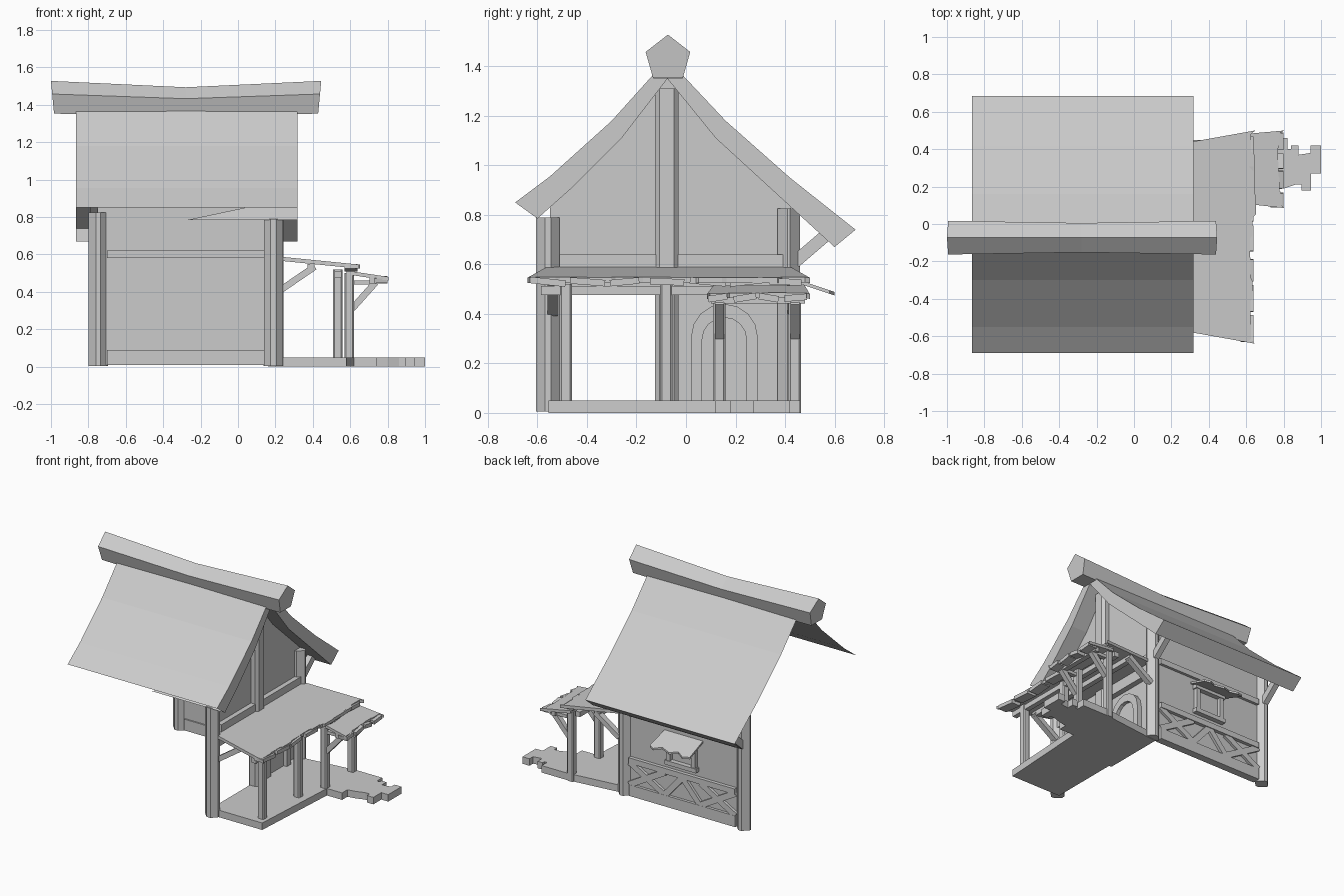
import bpy, bmesh, math, random
from mathutils import Vector

random.seed(4)
cube = bpy.data.objects.get("Cube")
if cube:
    bpy.data.objects.remove(cube, do_unlink=True)

grey = bpy.data.materials.new("plain_grey")
grey.use_nodes = True
grey.diffuse_color = (0.6, 0.6, 0.6, 1)
grey.node_tree.nodes["Principled BSDF"].inputs["Base Color"].default_value = (0.6, 0.6, 0.6, 1)


def finish(name, bm):
    mesh = bpy.data.meshes.new(name)
    bm.to_mesh(mesh)
    bm.free()
    obj = bpy.data.objects.new(name, mesh)
    bpy.context.collection.objects.link(obj)
    mesh.materials.append(grey)
    return obj


def loft(name, rings, caps=True, closed=True):
    """Skin equal point rings; open or closed, with optional end caps."""
    bm = bmesh.new()
    rows = [[bm.verts.new(p) for p in ring] for ring in rings]
    n = len(rows[0])
    for a, b in zip(rows, rows[1:]):
        for i in range(n if closed else n - 1):
            j = (i + 1) % n
            bm.faces.new((a[i], a[j], b[j], b[i]))
    if caps:
        bm.faces.new(rows[0][::-1])
        bm.faces.new(rows[-1])
    if closed:
        bmesh.ops.recalc_face_normals(bm, faces=bm.faces)
    return finish(name, bm)


def box(name, x, y, z):
    ring = lambda h: [(x[0], y[0], h), (x[1], y[0], h), (x[1], y[1], h), (x[0], y[1], h)]
    return loft(name, [ring(z[0]), ring(z[1])])


def slab_x(name, pts, x0, x1, caps=True, closed=True):
    """Extrude a (y, z) outline along x."""
    return loft(name, [[(x, y, z) for y, z in pts] for x in (x0, x1)], caps, closed)


def post(name, x, y, w, d, z0, z1, c):
    """Upright timber with chamfered corners."""
    a, b = w / 2, d / 2
    pts = [(a, b - c), (a - c, b), (c - a, b), (-a, b - c),
           (-a, c - b), (c - a, -b), (a - c, -b), (a, c - b)]
    return loft(name, [[(x + u, y + v, z) for u, v in pts] for z in (z0, z1)])


def beam(name, a, b, w, h):
    """Rectangular timber between two points."""
    a, b = Vector(a), Vector(b)
    d = (b - a).normalized()
    side = d.cross(Vector((0, 0, 1))).normalized() * w / 2
    up = side.cross(d).normalized() * h / 2
    ring = lambda p: [p + side + up, p - side + up, p - side - up, p + side - up]
    return loft(name, [ring(a), ring(b)])


def sheet(name, outline, height, thick):
    """Plate with an (x, y) outline whose top follows height(x)."""
    return loft(name, [[(x, y, height(x) - t) for x, y in outline] for t in (thick, 0)])


def ragged(x, y0, y1, steps, depth):
    """Broken plank edge running in y."""
    pts = []
    for i in range(steps):
        dx = random.uniform(-depth, depth * 0.2)
        for t in (0.08, 0.92):
            pts.append((x + dx, y0 + (y1 - y0) * (i + t) / steps))
    return pts


# Main roof: the two slopes curve down from the ridge
X0, X1 = -0.865, 0.317
front_top = [(-0.69, 0.85), (-0.55, 0.955), (-0.30, 1.18), (-0.075, 1.43)]
back_top = [(-0.075, 1.43), (0.16, 1.18), (0.42, 0.95), (0.685, 0.74)]
front_low = [(-0.60, 0.785), (-0.46, 0.91), (-0.26, 1.11), (-0.075, 1.35)]
back_low = [(-0.075, 1.35), (0.12, 1.11), (0.36, 0.89), (0.60, 0.67)]
slab_x("roof_front_slope", front_top[::-1], X0, X1, False, False)
slab_x("roof_back_slope", back_top[::-1], X0, X1, False, False)
slab_x("roof_back_underside", back_low, -0.79, X1, False, False)
slab_x("back_eave_strip", back_low[-1:] + back_top[-1:], X0, X1, False, False)
slab_x("roof_front_underside", front_low[1:], 0.17, X1, False, False)
for name, top, low in (("front", front_top, front_low), ("back", back_top, back_low)):
    loft("rake_" + name, [[(X1, *p) for p in low], [(X1, *p) for p in top]], False, False)
bm = bmesh.new()
bm.faces.new([bm.verts.new(p) for p in ((-0.27, *front_low[0]), (X1, *front_low[0]), (X1, *front_low[1]))])
finish("front_eave_board", bm)

# Sagging five-sided ridge log
rings = []
for x, s, zc in ((-1, 1, 1.443), (-0.28, 0.87, 1.42), (0.445, 1, 1.443)):
    end = 0 if s < 1 else (1 if x < 0 else -1)
    rings.append([(x + end * 0.008 * (1 - v / 0.085), -0.073 + u * s, zc + v * s)
                  for u, v in ((0, 0.085), (0.09, 0.015), (0.06, -0.09), (-0.06, -0.09), (-0.09, 0.015))])
loft("ridge_log", rings)

# Corner posts and eave struts
post("front_corner_post", 0.19, -0.558, 0.1, 0.095, 0.005, 0.79, 0.035)
for name, x in (("left", 0.19), ("right", -0.748)):
    post("back_corner_post_" + name, x, 0.415, 0.105, 0.09, 0.005, 0.825, 0.04)
    beam("eave_strut_" + name, (x, 0.44, 0.61), (x, 0.58, 0.73), 0.04, 0.05)

# Back wall with rails, braces and window
box("back_wall", (-0.75, 0.19), (0.40, 0.425), (0.01, 0.85))
for name, z in (("sill", (0.01, 0.09)), ("head_rail", (0.58, 0.62))):
    box("back_" + name, (-0.70, 0.14), (0.39, 0.445), z)
box("back_middle_rail", (-0.70, 0.14), (0.42, 0.45), (0.245, 0.285))
W = 0.28
for i in range(3):
    a = -0.70 + i * W
    m = a + W / 2
    pairs = [(a, m, 0.09, 0.25), (a + W, m, 0.09, 0.25)] if i == 1 else \
            [(a, a + W, 0.09, 0.25), (a, a + W, 0.25, 0.09)]
    for p, q, z0, z1 in pairs:
        beam("back_brace", (p, 0.432, z0), (q, 0.432, z1), 0.024, 0.042)
for x in (-0.39, -0.19):
    box("window_jamb", (x, x + 0.03), (0.42, 0.455), (0.33, 0.53))
for z in (0.32, 0.50):
    box("window_bar", (-0.40, -0.15), (0.42, 0.46), (z, z + 0.03))
lip = [(-0.12, 0.58), (-0.16, 0.60), (-0.21, 0.57), (-0.28, 0.595), (-0.34, 0.57), (-0.39, 0.60), (-0.44, 0.585)]
loft("window_awning", [[(x, y, 0.558 - (y - 0.39) * 0.33 - t)
                        for x, y in [(-0.43, 0.395), (-0.13, 0.395)] + lip] for t in (0.014, 0)])

# Gable wall and its timbers
gable = [(-0.55, 0.59), (0.41, 0.59), (0.41, 0.85), (0.12, 1.11), (-0.075, 1.35), (-0.26, 1.11), (-0.55, 0.83)]
slab_x("gable_wall", gable, 0.17, 0.19)
box("gable_rail", (0.15, 0.225), (-0.51, 0.40), (0.58, 0.64))
post("gable_king_post", 0.2, -0.077, 0.08, 0.095, 0.03, 1.31, 0.018)
box("wall_plate", (0.15, 0.22), (-0.55, 0.41), (0.49, 0.58))

# Lower wall with arched door
box("door_wall", (0.16, 0.18), (-0.04, 0.41), (0.0, 0.5))


def arch(half, top):
    """Round-headed outline from foot to foot, centred on the door."""
    return [(0.155 - half, 0.04)] + [
        (0.155 - half * math.cos(t * math.pi / 8), top - half + half * math.sin(t * math.pi / 8))
        for t in range(9)] + [(0.155 + half, 0.04)]


outer, inner = arch(0.135, 0.44), arch(0.09, 0.385)
slab_x("door_surround", outer + inner[::-1], 0.175, 0.215)
slab_x("door", inner, 0.175, 0.19)

# Porch floor and broken path
path = [(0.82, 0.46), (0.82, 0.40), (0.84, 0.40), (0.84, 0.42), (0.88, 0.42), (0.88, 0.37), (0.945, 0.38),
        (0.945, 0.42), (1.0, 0.42), (1.0, 0.27), (0.945, 0.27), (0.945, 0.18), (0.895, 0.18),
        (0.895, 0.21), (0.86, 0.21), (0.80, 0.19), (0.74, 0.18), (0.74, 0.12), (0.62, 0.12), (0.58, -0.555)]
sheet("porch_floor", [(0.18, -0.555), (0.18, 0.41), (0.62, 0.46)] + path, lambda x: 0.05, 0.05)

# Porch posts, beams and braces
for y in (-0.485, -0.08):
    post("porch_post", 0.533, y, 0.05, 0.05, 0.01, 0.52, 0.008)
for y in (0.135, 0.44):
    post("path_roof_post", 0.595, y, 0.05, 0.05, 0.0, 0.50, 0.008)
    beam("path_roof_brace", (0.61, y, 0.31), (0.735, y, 0.45), 0.035, 0.035)
    beam("path_roof_arm", (0.57, y, 0.45), (0.74, y, 0.45), 0.03, 0.022)
for y in (-0.54, 0.43):
    beam("porch_roof_brace", (0.22, y, 0.405), (0.41, y, 0.535), 0.04, 0.035)
for x, z, y0, y1 in ((0.535, 0.495, -0.585, 0.46), (0.39, 0.53, -0.56, 0.44), (0.72, 0.46, 0.1, 0.48)):
    box("porch_purlin", (x - 0.018, x + 0.018), (y0, y1), (z - 0.018, z + 0.018))

# Ragged lean-to roofs with loose planks along the edge
main_h = lambda x: 0.587 - (x - 0.24) * 0.10
path_h = lambda x: 0.508 - (x - 0.62) * 0.15
sheet("porch_roof", [(0.2, 0.42), (0.2, -0.56), (0.648, -0.64)] + ragged(0.648, -0.63, 0.49, 10, 0.03)
      + [(0.648, 0.50)], main_h, 0.022)
sheet("path_roof", [(0.58, 0.48), (0.58, 0.11), (0.805, 0.085)] + ragged(0.805, 0.09, 0.49, 5, 0.04)
      + [(0.805, 0.50)], path_h, 0.02)
for name, x, y0, y1, n, h in (("porch", 0.605, -0.64, 0.49, 7, main_h), ("path", 0.765, 0.08, 0.49, 4, path_h)):
    step = (y1 - y0) / n
    for i in range(n):
        y = y0 + i * step
        tilt = random.uniform(-0.009, 0.009)
        z = h(x) - 0.021
        beam(name + "_edge_plank", (x, y + 0.01, z + tilt), (x, y + step * random.uniform(0.7, 1), z - tilt),
             0.07, 0.026)
